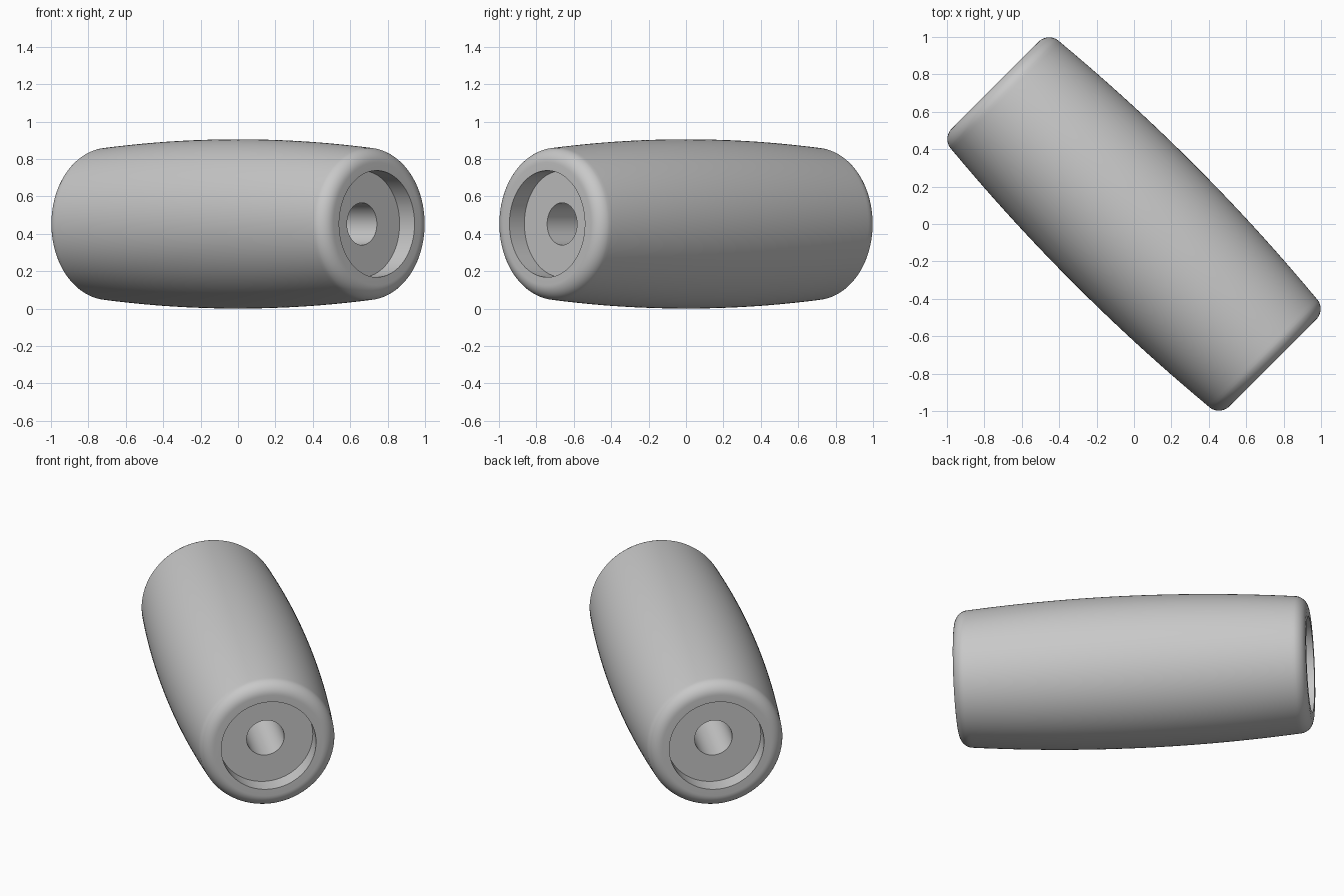
import bpy
import bmesh
from math import sin, cos, pi, radians, asin, sqrt
from mathutils import Matrix, Vector

cube = bpy.data.objects.get("Cube")
if cube:
    bpy.data.objects.remove(cube, do_unlink=True)

HALF = 1.05            # half length along the axis
BELLY = 0.4525         # radius at the middle
SHOULDER = 0.408       # radius where the end rounding starts
FILLET = 0.08          # rounding of the ends
RECESS, DEPTH = 0.285, 0.113
BORE = 0.113
SIDES = 128

grey = bpy.data.materials.new("light grey")
grey.use_nodes = True
colour = (0.58, 0.58, 0.58, 1)
grey.diffuse_color = colour
grey.node_tree.nodes["Principled BSDF"].inputs["Base Color"].default_value = colour

# Half profile as (position along axis, radius), from the middle to the bore
tangent = HALF - FILLET
sag = BELLY - SHOULDER
bow = (tangent ** 2 + sag ** 2) / (2 * sag)
tilt = asin(tangent / bow)
half = []
for i in range(17):
    s = tangent * i / 16
    half.append((s, BELLY - bow + sqrt(bow ** 2 - s ** 2)))
for i in range(1, 13):
    a = (pi / 2 - tilt) * (1 - i / 12)
    half.append((tangent + FILLET * cos(a), SHOULDER - FILLET + FILLET * sin(a)))
half += [(HALF, RECESS), (HALF - DEPTH, RECESS), (HALF - DEPTH, BORE)]

# Mirror the half profile to close the loop through the bore
profile = half + [(-s, r) for s, r in reversed(half[1:])]

# Spin the profile round the long axis
bm = bmesh.new()
rings = []
for s, r in profile:
    rings.append([bm.verts.new((s, r * cos(2 * pi * k / SIDES), r * sin(2 * pi * k / SIDES)))
                  for k in range(SIDES)])
for a, b in zip(rings, rings[1:] + rings[:1]):
    for k in range(SIDES):
        n = (k + 1) % SIDES
        bm.faces.new((a[k], a[n], b[n], b[k]))
bmesh.ops.recalc_face_normals(bm, faces=bm.faces)

# Lay it diagonally on the ground
bm.transform(Matrix.Translation(Vector((0, 0, BELLY))) @ Matrix.Rotation(radians(-45), 4, "Z"))
mesh = bpy.data.meshes.new("barrel_sleeve")
bm.to_mesh(mesh)
bm.free()
mesh.materials.append(grey)
sleeve = bpy.data.objects.new("barrel_sleeve", mesh)
bpy.context.collection.objects.link(sleeve)

# Smooth shading with crisp recess edges
bpy.ops.object.select_all(action="DESELECT")
sleeve.select_set(True)
bpy.context.view_layer.objects.active = sleeve
bpy.ops.object.shade_smooth_by_angle(angle=radians(30))
